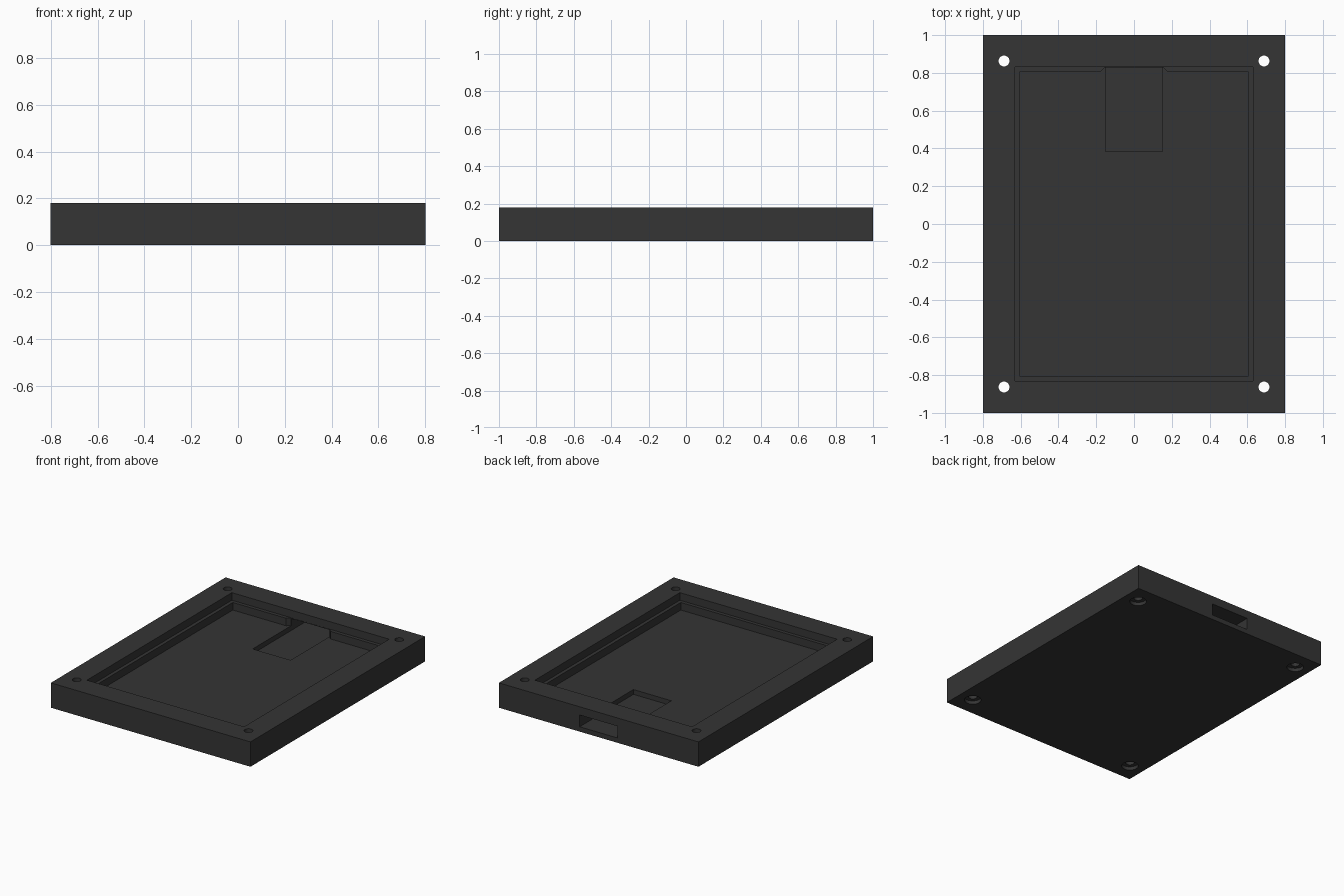
import bpy, bmesh, math

if "Cube" in bpy.data.objects:
    bpy.data.objects.remove(bpy.data.objects["Cube"])

W, L, H = 0.80, 1.00, 0.18          # half width, half length, height
LEDGE_Z, FLOOR_Z = 0.125, 0.07


def prism(name, outline, z0, z1):
    """Extrude a flat counter-clockwise outline from z0 to z1."""
    bm = bmesh.new()
    face = bm.faces.new([bm.verts.new((x, y, z0)) for x, y in outline])
    ext = bmesh.ops.extrude_face_region(bm, geom=[face])
    top = [v for v in ext["geom"] if isinstance(v, bmesh.types.BMVert)]
    bmesh.ops.translate(bm, verts=top, vec=(0, 0, z1 - z0))
    bmesh.ops.recalc_face_normals(bm, faces=bm.faces)
    mesh = bpy.data.meshes.new(name)
    bm.to_mesh(mesh)
    bm.free()
    obj = bpy.data.objects.new(name, mesh)
    bpy.context.collection.objects.link(obj)
    return obj


def rect(x0, x1, y0, y1):
    return [(x0, y0), (x1, y0), (x1, y1), (x0, y1)]


def circle(cx, cy, r, n=32):
    return [(cx + r * math.cos(2 * math.pi * i / n),
             cy + r * math.sin(2 * math.pi * i / n)) for i in range(n)]


def cut(body, cutter):
    """Subtract the cutter from the body and discard it."""
    mod = body.modifiers.new("cut", 'BOOLEAN')
    mod.operation = 'DIFFERENCE'
    mod.solver = 'EXACT'
    mod.object = cutter
    cutter.hide_render = True
    bpy.context.view_layer.objects.active = body
    bpy.ops.object.modifier_apply(modifier=mod.name)
    bpy.data.objects.remove(cutter)


# Solid tray
tray = prism("tray_housing", rect(-W, W, -L, L), 0, H)

# Upper pocket, leaving a narrow ledge
cut(tray, prism("pocket_cutter", rect(-0.63, 0.63, -0.83, 0.83), LEDGE_Z, H + 0.1))

# Lower pocket, with the ledge interrupted by a flared gap at the back
inner = [(-0.605, -0.805), (0.605, -0.805), (0.605, 0.805), (0.178, 0.805),
         (0.154, 0.829), (-0.154, 0.829), (-0.178, 0.805), (-0.605, 0.805)]
cut(tray, prism("floor_cutter", inner, FLOOR_Z, 0.15))

# Connector channel sunk in the floor and out through the back wall
cut(tray, prism("channel_cutter", rect(-0.152, 0.152, 0.385, L + 0.1), 0.035, 0.12))

# Corner screw holes with counterbores underneath
for sx in (-1, 1):
    for sy in (-1, 1):
        x, y = sx * 0.688, sy * 0.863
        cut(tray, prism("hole_cutter", circle(x, y, 0.029), -0.1, H + 0.1))
        cut(tray, prism("counterbore_cutter", circle(x, y, 0.056), -0.1, 0.025))

# Dark plastic
mat = bpy.data.materials.new("dark_plastic")
mat.diffuse_color = (0.035, 0.035, 0.035, 1)
mat.use_nodes = True
mat.node_tree.nodes["Principled BSDF"].inputs["Base Color"].default_value = mat.diffuse_color
tray.data.materials.clear()
tray.data.materials.append(mat)

bpy.ops.object.select_all(action='DESELECT')
tray.select_set(True)
bpy.context.view_layer.objects.active = tray
bpy.ops.object.shade_smooth_by_angle()
